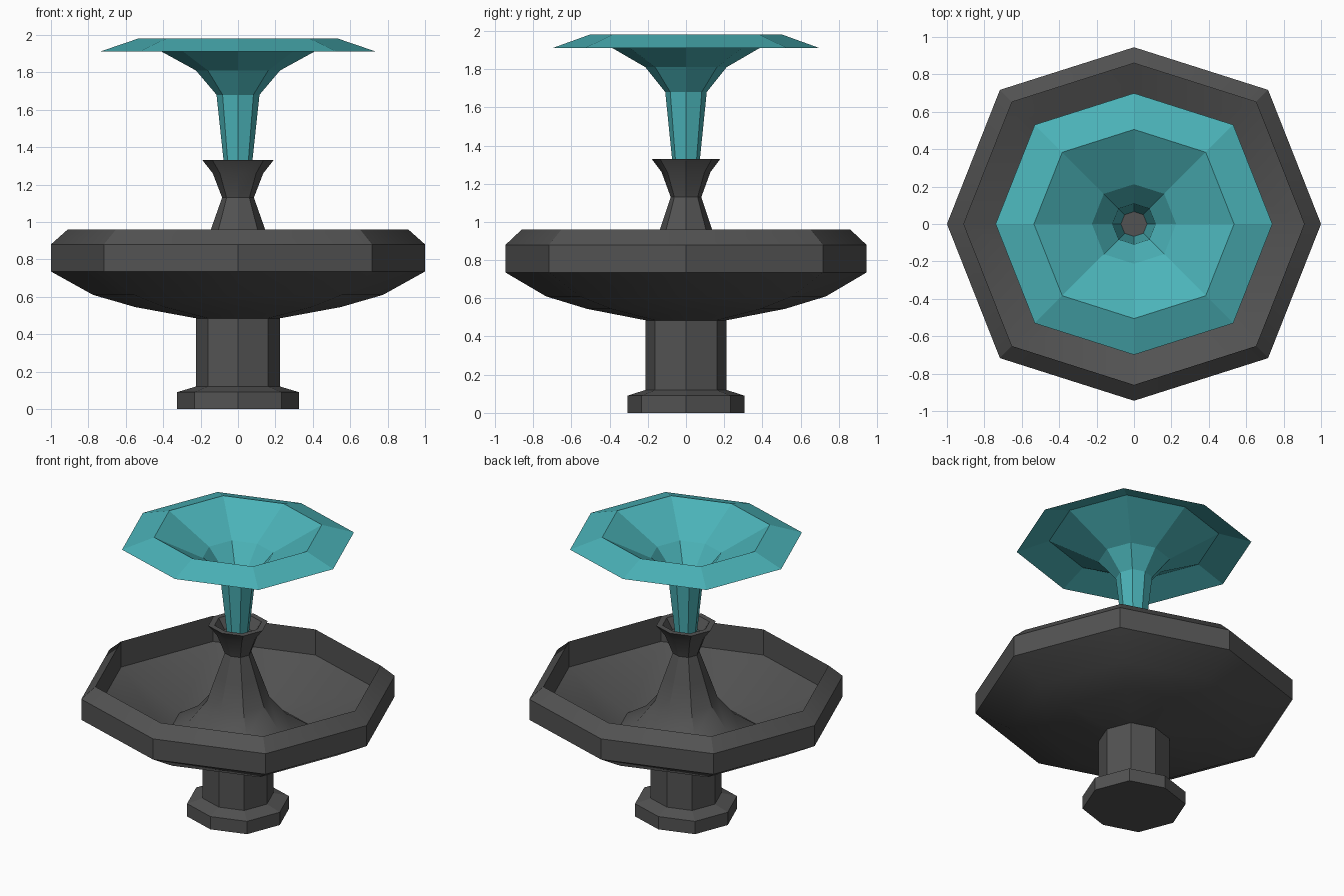
import bpy, bmesh, math

if "Cube" in bpy.data.objects:
    bpy.data.objects.remove(bpy.data.objects["Cube"])

# slightly squashed octagon shared by every ring
HALF = [(1, 0), (0.717, 0.717), (0, 0.945), (-0.717, 0.717)]
OCT = HALF + [(-x, -y) for x, y in HALF]


def material(name, rgb):
    m = bpy.data.materials.new(name)
    m.diffuse_color = (*rgb, 1)
    m.use_nodes = True
    m.node_tree.nodes["Principled BSDF"].inputs["Base Color"].default_value = m.diffuse_color
    return m


def lathe(name, profile, mat, cap_start=False, cap_end=False, smooth=False):
    bm = bmesh.new()
    rings = [[bm.verts.new((r * x, r * y, z)) for x, y in OCT] for r, z in profile]
    for a, b in zip(rings, rings[1:]):
        for i in range(8):
            k = (i + 1) % 8
            bm.faces.new((a[i], a[k], b[k], b[i]))
    if cap_start:
        bm.faces.new(rings[0][::-1])
    if cap_end:
        bm.faces.new(rings[-1])
    me = bpy.data.meshes.new(name)
    bm.to_mesh(me)
    bm.free()
    me.materials.append(mat)
    ob = bpy.data.objects.new(name, me)
    bpy.context.collection.objects.link(ob)
    if smooth:
        bpy.ops.object.select_all(action='DESELECT')
        ob.select_set(True)
        bpy.context.view_layer.objects.active = ob
        bpy.ops.object.shade_smooth_by_angle(angle=math.radians(30))
    return ob


stone = material("dark stone", (0.085, 0.085, 0.085))
water = material("teal water", (0.07, 0.45, 0.48))

# foot and column
lathe("pedestal", [(0.325, 0), (0.325, 0.09), (0.225, 0.12), (0.225, 0.485)],
      stone, cap_start=True)

# bowl underside, rim, inner wall, floor, then the flared spout and its cup
lathe("basin_and_spout", [
    (0.225, 0.485), (0.55, 0.545), (0.775, 0.61), (1, 0.735), (1, 0.88), (0.91, 0.96),
    (0.91, 0.78), (0.455, 0.58),
    (0.31, 0.67), (0.2, 0.80), (0.145, 0.96), (0.085, 1.13), (0.135, 1.26), (0.19, 1.33),
    (0.15, 1.33), (0.105, 1.26)], stone, cap_end=True, smooth=True)

# thin sheet of water: falling lip, funnel and jet
lathe("water_jet", [(0.74, 1.91), (0.535, 1.98), (0.225, 1.81), (0.115, 1.68), (0.07, 1.262)],
      water)
